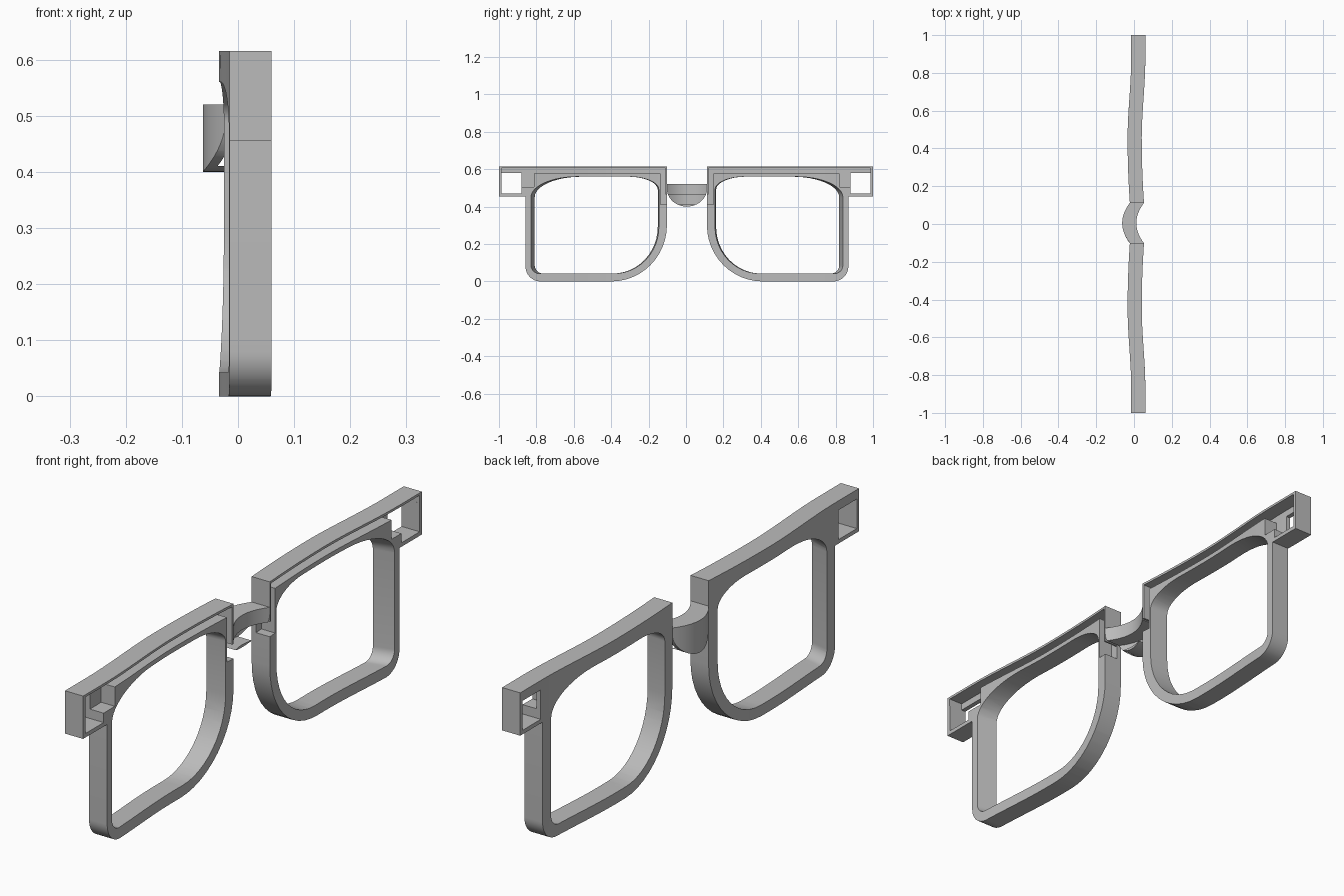
import bpy, bmesh, math
from mathutils import Vector

cube = bpy.data.objects.get("Cube")
if cube:
    bpy.data.objects.remove(cube)

MID = 0.005      # y of the nose centre line
DEPTH = 0.075    # frame thickness
FLOOR = 0.018    # wall left behind the grooves
NOSE = 0.107     # half width of the nose gap

grey = bpy.data.materials.new("frame_grey")
grey.use_nodes = True
color = (0.5, 0.5, 0.5, 1)
grey.diffuse_color = color
grey.node_tree.nodes["Principled BSDF"].inputs["Base Color"].default_value = color


def outline(corners, steps=12):
    """Corners (u, z, before, after), each rounded by a quarter ellipse."""
    pts = []
    n = len(corners)
    for i, (u, z, a, b) in enumerate(corners):
        c = Vector((u, z))
        if not a:
            pts.append(c)
            continue
        to_prev = (Vector(corners[i - 1][:2]) - c).normalized() * a
        to_next = (Vector(corners[(i + 1) % n][:2]) - c).normalized() * b
        for k in range(steps + 1):
            t = k / steps * math.pi / 2
            pts.append(c + to_prev * (1 - math.sin(t)) + to_next * (1 - math.cos(t)))
    return pts


def loft(name, back, front, x0, x1, side):
    """Solid between two matching outlines at depths x0 and x1."""
    bm = bmesh.new()
    rings = [[bm.verts.new((x, side * p.x, p.y)) for p in pts]
             for x, pts in ((x0, back), (x1, front))]
    for r in rings:
        bm.faces.new(r)
    for i in range(len(back)):
        j = (i + 1) % len(back)
        bm.faces.new((rings[0][i], rings[0][j], rings[1][j], rings[1][i]))
    bmesh.ops.recalc_face_normals(bm, faces=bm.faces)
    mesh = bpy.data.meshes.new(name)
    bm.to_mesh(mesh)
    bm.free()
    ob = bpy.data.objects.new(name, mesh)
    bpy.context.collection.objects.link(ob)
    return ob


def slot(u0, u1, z0, z1, x0, side):
    """Box cutter open to the +x face."""
    pts = outline([(u0, z0, 0, 0), (u1, z0, 0, 0), (u1, z1, 0, 0), (u0, z1, 0, 0)])
    return loft("slot_cutter", pts, pts, x0, DEPTH + 0.05, side)


def carve(ob, cutters):
    for c in cutters:
        m = ob.modifiers.new("cut", 'BOOLEAN')
        m.operation = 'DIFFERENCE'
        m.solver = 'EXACT'
        m.object = c
    dg = bpy.context.evaluated_depsgraph_get()
    ob.data = bpy.data.meshes.new_from_object(ob.evaluated_get(dg))
    ob.modifiers.clear()
    for c in cutters:
        bpy.data.objects.remove(c)


def smooth(t):
    t = max(0, min(1, t))
    return t * t * (3 - 2 * t)


def back_x(y):
    """Wavy line of the frame's back face."""
    u = abs(y)
    if u < NOSE:
        return -0.022 - 0.0405 * (1 - (u / NOSE) ** 2)
    if u < 0.45:
        return -0.034 + 0.012 * ((0.45 - u) / (0.45 - NOSE)) ** 2
    return -0.034 + 0.019 * smooth((u - 0.45) / 0.42)


def bend(ob, lo, hi, count):
    """Slice across y, then follow the wavy line."""
    bm = bmesh.new()
    bm.from_mesh(ob.data)
    bmesh.ops.triangulate(bm, faces=bm.faces)
    for i in range(1, count):
        y = lo + (hi - lo) * i / count
        bmesh.ops.bisect_plane(bm, geom=bm.verts[:] + bm.edges[:] + bm.faces[:],
                               plane_co=(0, y, 0), plane_no=(0, 1, 0), dist=1e-5)
    for v in bm.verts:
        v.co.x += back_x(v.co.y)
        v.co.y += MID
    bm.to_mesh(ob.data)
    bm.free()
    ob.data.materials.clear()
    ob.data.materials.append(grey)
    bpy.ops.object.select_all(action='DESELECT')
    ob.select_set(True)
    bpy.context.view_layer.objects.active = ob
    bpy.ops.object.shade_smooth_by_angle(angle=math.radians(30))


def lens_hole(inner, outer):
    return outline([(inner, 0.56, 0.07, 0.16), (outer, 0.56, 0.25, 0.11),
                    (outer, 0.042, 0.045, 0.045), (inner, 0.042, 0.24, 0.25)])


# Rims with brow bar, hinge box, lens opening and wire groove
for label, side in (("left", 1), ("right", -1)):
    end = 1 - side * MID
    shape = outline([(NOSE, 0.615, 0, 0), (end, 0.615, 0, 0), (end, 0.455, 0, 0),
                     (0.863, 0.455, 0, 0), (0.863, 0, 0.08, 0.08), (NOSE, 0, 0.298, 0.30)])
    rim = loft(label + "_rim", shape, shape, 0, DEPTH, side)
    hinge = end - 0.121
    carve(rim, [
        loft("lens_cutter", lens_hole(0.156, 0.814), lens_hole(0.15, 0.834),
             -0.0001, DEPTH + 0.0001, side),
        slot(0.114, end - 0.013, 0.577, 0.606, FLOOR, side),
        slot(0.114, 0.142, 0.41, 0.605, FLOOR, side),
        slot(NOSE - 0.02, 0.13, 0.4101, 0.465, FLOOR + 0.0002, side),
        slot(0.817, hinge + 0.01, 0.505, 0.59, FLOOR + 0.0004, side),
        slot(hinge, end - 0.0131, 0.47, 0.58, -0.05, side),
    ])
    bend(rim, side * NOSE, side * end, 28)

# Arched nose bridge with its groove
shape = outline([(-NOSE, 0.52, 0, 0), (NOSE, 0.52, 0, 0), (NOSE, 0.40, 0.095, NOSE),
                 (-NOSE, 0.40, NOSE, 0.095)])
bridge = loft("nose_bridge", shape, shape, 0, DEPTH, 1)
carve(bridge, [slot(-0.15, 0.15, 0.41, 0.465, FLOOR, 1)])
bend(bridge, -NOSE, NOSE, 20)
